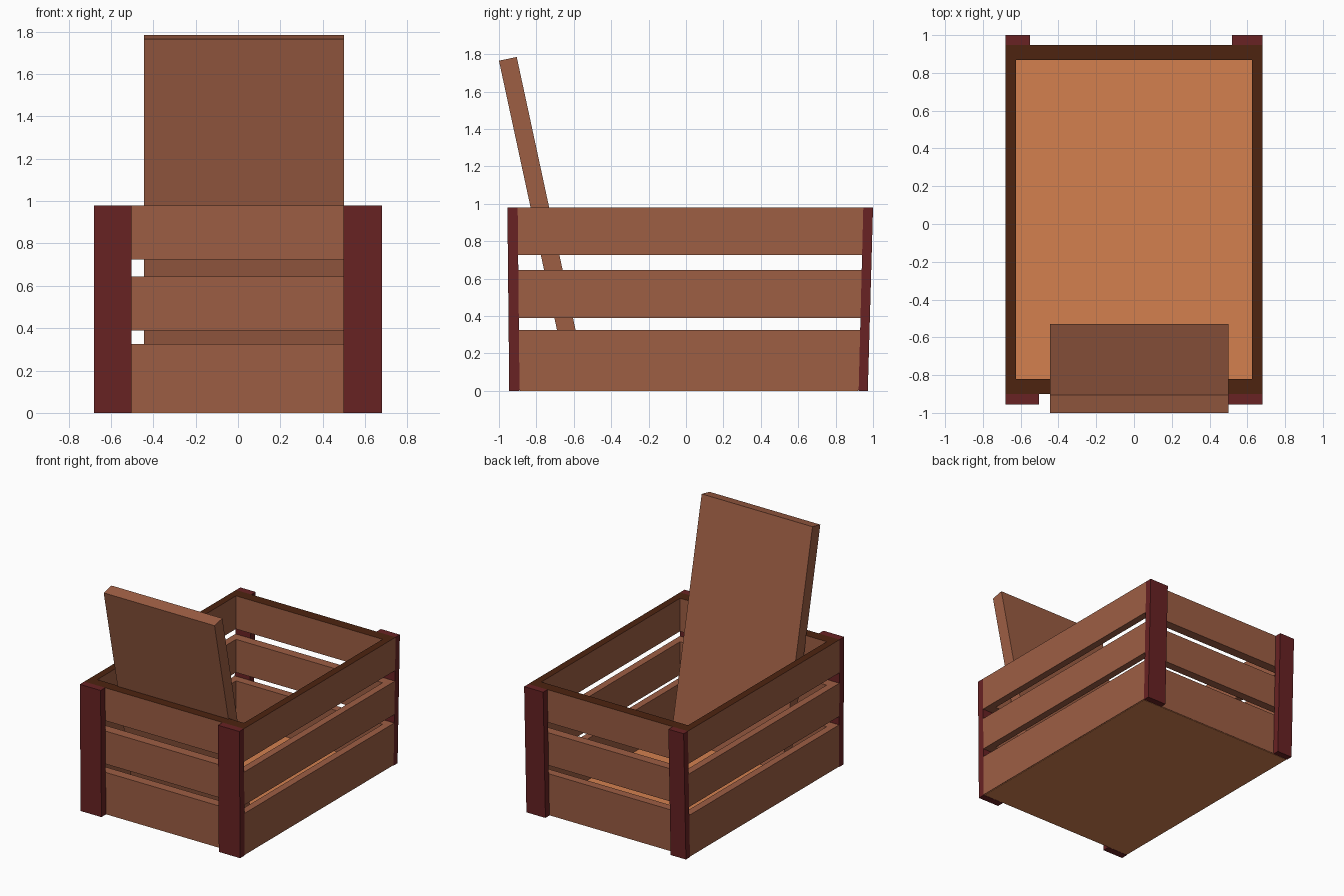
import bpy, bmesh

if "Cube" in bpy.data.objects:
    bpy.data.objects.remove(bpy.data.objects["Cube"])


def material(name, rgb):
    m = bpy.data.materials.new(name)
    lin = [((c / 255 + 0.055) / 1.055) ** 2.4 if c > 10 else c / 255 / 12.92 for c in rgb]
    m.diffuse_color = (*lin, 1)
    m.use_nodes = True
    m.node_tree.nodes["Principled BSDF"].inputs["Base Color"].default_value = m.diffuse_color
    return m


BROWN = material("slat brown", (157, 94, 68))
ORANGE = material("floor orange", (211, 128, 79))
DARK = material("rim dark brown", (77, 36, 16))
RED = material("post dark red", (104, 34, 35))
H = 0.98


def finish(name, bm, *mats):
    bmesh.ops.recalc_face_normals(bm, faces=bm.faces)
    me = bpy.data.meshes.new(name)
    bm.to_mesh(me)
    bm.free()
    for m in mats:
        me.materials.append(m)
    ob = bpy.data.objects.new(name, me)
    bpy.context.collection.objects.link(ob)


def prism(name, x0, x1, yz, mat):
    """Extrude a side profile of (y, z) points from x0 to x1."""
    bm = bmesh.new()
    f = bm.faces.new([bm.verts.new((x0, y, z)) for y, z in yz])
    out = bmesh.ops.extrude_face_region(bm, geom=[f])["geom"]
    bmesh.ops.translate(bm, vec=(x1 - x0, 0, 0),
                        verts=[v for v in out if isinstance(v, bmesh.types.BMVert)])
    finish(name, bm, mat)


def front(z):
    return -0.89 - 0.01 * z / H


def back(z):
    return 0.923 + 0.025 * z / H


def slat_ring(name, z0, z1, dark_top):
    """Four joined boards running round the crate."""
    bm = bmesh.new()

    def loop(x, ya, yb, z):
        return [bm.verts.new(p) for p in ((-x, ya, z), (x, ya, z), (x, yb, z), (-x, yb, z))]

    loops = [loop(0.68, front(z0), back(z0), z0), loop(0.68, front(z1), back(z1), z1),
             loop(0.625, -0.82, 0.868, z1), loop(0.625, -0.82, 0.868, z0)]
    for k in range(4):
        a, b = loops[k], loops[(k + 1) % 4]
        for i in range(4):
            j = (i + 1) % 4
            f = bm.faces.new((a[i], a[j], b[j], b[i]))
            f.material_index = 1 if dark_top and k == 1 else 0
    finish(name, bm, BROWN, DARK)


# slatted walls
slat_ring("lower_slats", 0.004, 0.325, False)
slat_ring("middle_slats", 0.39, 0.645, False)
slat_ring("upper_slats", 0.725, H, True)

# thin floor panel
prism("floor", -0.675, 0.675, [(-0.888, 0), (0.92, 0), (0.92, 0.008), (-0.888, 0.008)], ORANGE)

# corner posts, leaning slightly outward
front_profile = [(-0.945, 0), (front(0), 0), (front(H), H), (-0.955, H)]
back_profile = [(back(0), 0), (0.972, 0), (1.0, H), (back(H), H)]
prism("front_left_post", -0.68, -0.503, front_profile, RED)
prism("front_right_post", 0.498, 0.68, front_profile, RED)
prism("back_left_post", -0.68, -0.55, back_profile, RED)
prism("back_right_post", 0.518, 0.68, back_profile, RED)

# loose board leaning on the front wall
prism("leaning_board", -0.445, 0.50,
      [(-0.625, 0.025), (-0.53, 0.045), (-0.905, 1.785), (-1.0, 1.765)], BROWN)
